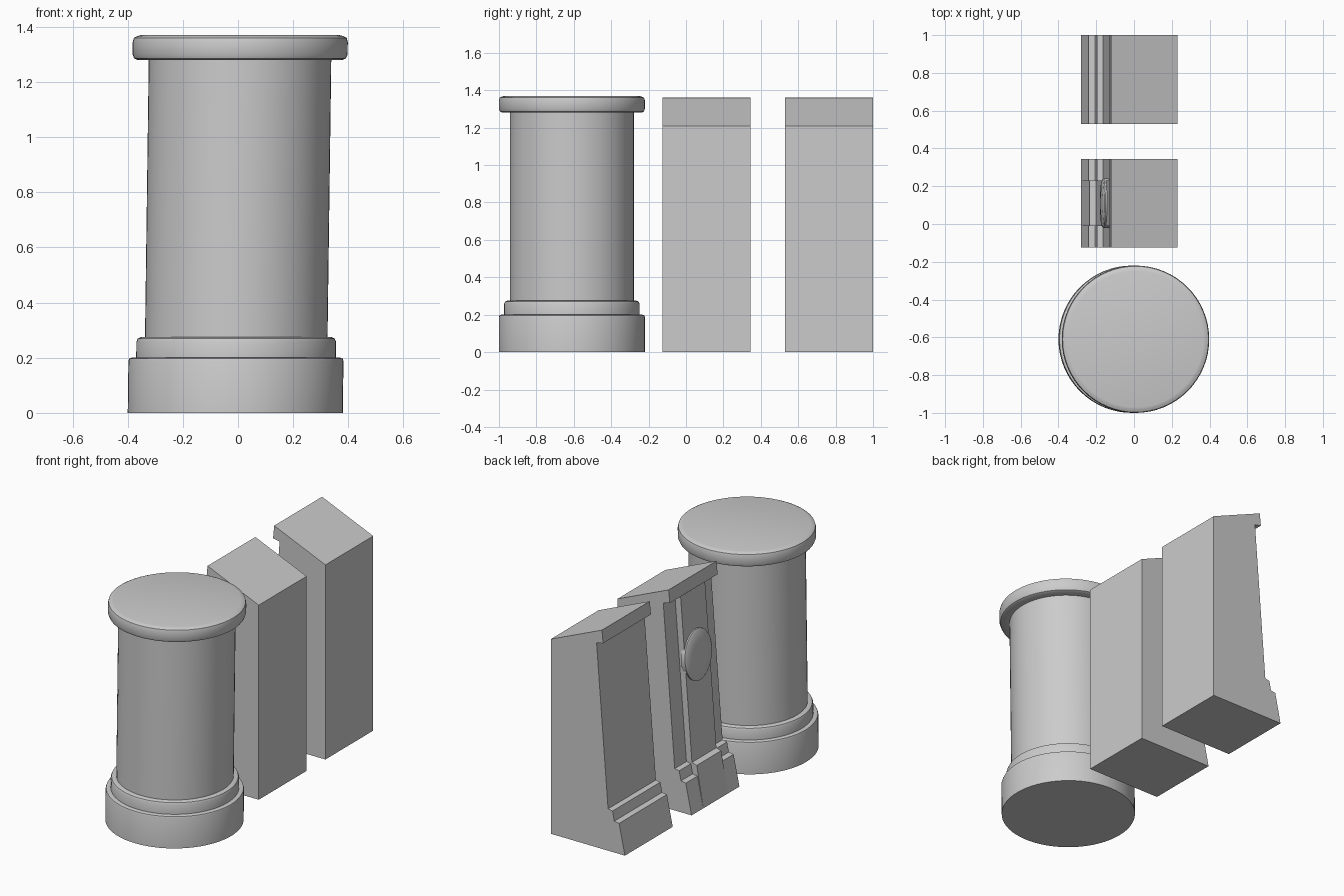
import bpy, bmesh
from math import cos, sin, pi

if "Cube" in bpy.data.objects:
    bpy.data.objects.remove(bpy.data.objects["Cube"])


def finish(bm, name, smooth=False):
    bmesh.ops.remove_doubles(bm, verts=bm.verts, dist=1e-5)
    bmesh.ops.recalc_face_normals(bm, faces=bm.faces)
    mesh = bpy.data.meshes.new(name)
    bm.to_mesh(mesh)
    bm.free()
    ob = bpy.data.objects.new(name, mesh)
    bpy.context.collection.objects.link(ob)
    if smooth:
        bpy.ops.object.select_all(action='DESELECT')
        bpy.context.view_layer.objects.active = ob
        ob.select_set(True)
        bpy.ops.object.shade_smooth_by_angle(angle=0.6)
    return ob


def extrude_profile(name, profile, y0, y1):
    """Extrude an (x, z) outline along y."""
    bm = bmesh.new()
    face = bm.faces.new([bm.verts.new((x, y0, z)) for x, z in profile])
    out = bmesh.ops.extrude_face_region(bm, geom=[face])
    verts = [v for v in out["geom"] if isinstance(v, bmesh.types.BMVert)]
    bmesh.ops.translate(bm, verts=verts, vec=(0, y1 - y0, 0))
    return finish(bm, name)


# Round column, turned from a profile and leaning slightly to the right
def column(name, profile, cy, sides=64):
    bm = bmesh.new()
    rings = []
    for r, z in profile:
        cx = -0.01 + 0.0135 * z
        rings.append([bm.verts.new((cx + r * cos(2 * pi * i / sides),
                                    cy + r * sin(2 * pi * i / sides), z))
                      for i in range(sides)])
    for a, b in zip(rings, rings[1:]):
        for i in range(sides):
            j = (i + 1) % sides
            bm.faces.new((a[i], a[j], b[j], b[i]))
    bm.faces.new(rings[0])
    bm.faces.new(rings[-1])
    return finish(bm, name, True)


column("round_column", [
    (0.390, 0), (0.390, 0.188), (0.387, 0.197), (0.378, 0.200),
    (0.362, 0.200), (0.362, 0.258), (0.357, 0.270), (0.345, 0.275),
    (0.331, 0.275), (0.331, 1.280),
    (0.372, 1.280), (0.384, 1.286), (0.390, 1.300), (0.390, 1.345),
    (0.386, 1.360), (0.372, 1.367), (0.360, 1.370)], -0.61)

# Two tapering pillars with stepped plinth, overhanging lip and sloped top
pillar = [(0.23, 0), (-0.28, 0), (-0.24, 0.19), (-0.207, 0.195),
          (-0.195, 0.255), (-0.164, 0.26), (-0.085, 1.27),
          (-0.13, 1.28), (-0.122, 1.36), (0.23, 1.21)]
extrude_profile("plain_pillar", pillar, 0.53, 1.0)
extrude_profile("panelled_pillar", pillar, -0.125, 0.345)

# Raised centre strip with its own plinth block
strip = [(0.0, 0.002), (-0.28, 0.002), (-0.235, 0.255), (-0.202, 0.265),
         (-0.124, 1.275), (0.0, 1.275)]
extrude_profile("raised_panel", strip, -0.01, 0.23)

# Oval medallion on the raised strip
bm = bmesh.new()
n = 48
rings = []
for scale, out in ((1, -0.02), (1, 0.008), (0.93, 0.014), (0.5, 0.018)):
    ring = []
    for i in range(n):
        a = 2 * pi * i / n
        dz = 0.155 * scale * sin(a)
        ring.append(bm.verts.new((-0.155 + 0.078 * dz - out,
                                  0.11 + 0.132 * scale * cos(a), 0.88 + dz)))
    rings.append(ring)
for a, b in zip(rings, rings[1:]):
    for i in range(n):
        j = (i + 1) % n
        bm.faces.new((a[i], a[j], b[j], b[i]))
bm.faces.new(rings[0])
bm.faces.new(rings[-1])
finish(bm, "oval_medallion", True)
